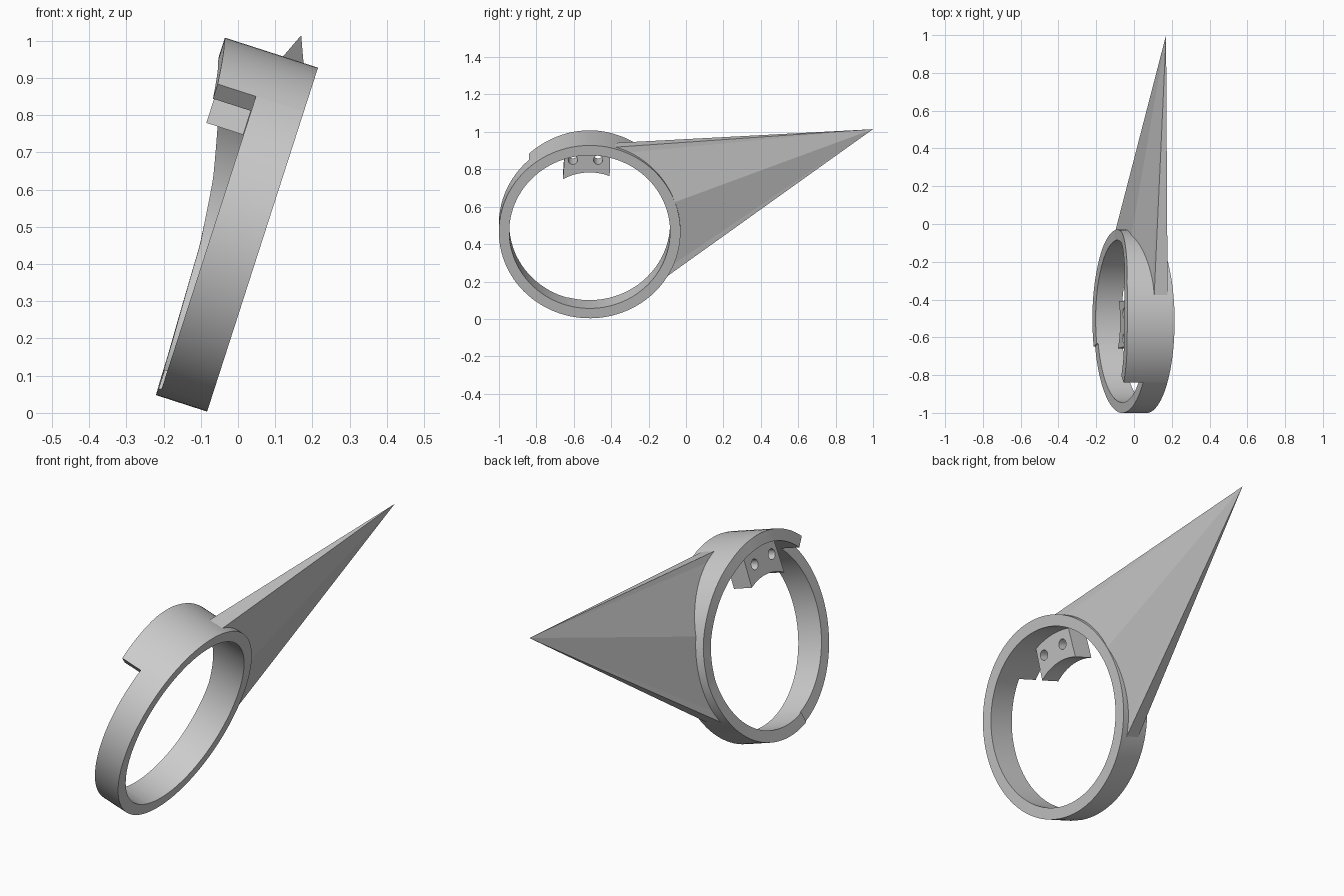
import bpy, bmesh, math

cube = bpy.data.objects.get("Cube")
if cube:
    bpy.data.objects.remove(cube)

TILT = math.radians(17.87)
CENTRE = (0.066, -0.515, 0.4655)
OUTER, INNER, WIDTH = 0.4855, 0.43, 0.135

grey = bpy.data.materials.new("plain grey")
grey.use_nodes = True
grey.diffuse_color = (0.6, 0.6, 0.6, 1)
grey.node_tree.nodes["Principled BSDF"].inputs["Base Color"].default_value = (0.6, 0.6, 0.6, 1)


def polar(w, r, deg):
    """Point at distance r, angle measured from the top towards the back."""
    a = math.radians(deg)
    return (w, r * math.sin(a), r * math.cos(a))


def finish(name, bm, smooth=True):
    bmesh.ops.remove_doubles(bm, verts=bm.verts, dist=1e-5)
    bmesh.ops.recalc_face_normals(bm, faces=bm.faces)
    mesh = bpy.data.meshes.new(name)
    bm.to_mesh(mesh)
    bm.free()
    mesh.materials.append(grey)
    obj = bpy.data.objects.new(name, mesh)
    bpy.context.collection.objects.link(obj)
    obj.location = CENTRE
    obj.rotation_euler = (0, TILT, 0)
    bpy.ops.object.select_all(action='DESELECT')
    obj.select_set(True)
    bpy.context.view_layer.objects.active = obj
    if smooth:
        bpy.ops.object.shade_smooth_by_angle(angle=math.radians(25))
    return obj


def face(bm, points):
    return bm.faces.new([bm.verts.new(p) for p in points])


# Ring: a narrow front arc and a wider arc whose left rim tapers downwards
RIM = [(-42, -0.243), (-10, -0.262), (5, -0.263), (25, -0.25), (57, -0.204),
       (75, -0.176), (98, -0.156), (140, -0.147), (196, -0.143)]


def rim(deg):
    for (a, wa), (b, wb) in zip(RIM, RIM[1:]):
        if deg <= b:
            t = (deg - a) / (b - a)
            return wa + (wb - wa) * t
    return RIM[-1][1]


def sweep(bm, start, end, steps, left):
    def section(deg):
        w = left(deg)
        return [polar(0, OUTER, deg), polar(w, OUTER, deg),
                polar(w, INNER, deg), polar(0, INNER, deg)]
    for i in range(steps):
        a = section(start + (end - start) * i / steps)
        b = section(start + (end - start) * (i + 1) / steps)
        for k in range(4):
            n = (k + 1) % 4
            face(bm, [a[k], a[n], b[n], b[k]])


bm = bmesh.new()
sweep(bm, -42, 196, 70, rim)
sweep(bm, 196, 318, 36, lambda deg: -WIDTH)
for deg in (-42, 196):
    face(bm, [polar(-WIDTH, OUTER, deg), polar(rim(deg), OUTER, deg),
              polar(rim(deg), INNER, deg), polar(-WIDTH, INNER, deg)])
finish("ring", bm)

# Spike: six-sided pyramid whose base follows the ring
AIM, HALF, REACH, MID = 69.9, 54, 1.613, -0.0697
BASE = 0.46
bm = bmesh.new()
apex = polar(MID, REACH, AIM)
rows = []
STEPS = 24
for i in range(STEPS + 1):
    off = -HALF + 2 * HALF * i / STEPS
    a = math.radians(off)
    h = 0.06 * (REACH - BASE * math.cos(a)) - 0.116 * BASE * abs(math.sin(a))
    r = OUTER - 0.002 if i in (0, STEPS) else BASE
    rows.append((polar(MID - h, r, AIM + off), polar(MID + h, r, AIM + off)))
for p, q in zip(rows, rows[1:]):
    face(bm, [p[0], q[0], apex])
    face(bm, [q[1], p[1], apex])
    face(bm, [p[0], p[1], q[1], q[0]])
for p in (rows[0], rows[-1]):
    face(bm, [p[0], p[1], apex])
finish("spike", bm, smooth=False)

# Mounting block: arched bottom, straight sides, two holes
LEFT, RIGHT, LOW, HIGH = -0.143, 0.107, 0.29, 0.445
bm = bmesh.new()
profile = []
for r, ends in ((LOW, (LEFT, RIGHT)), (HIGH, (RIGHT + 0.003, LEFT + 0.012))):
    for i in range(11):
        y = ends[0] + (ends[1] - ends[0]) * i / 10
        profile.append((-0.24, y, math.sqrt(r * r - y * y)))
base = face(bm, profile)
new = bmesh.ops.extrude_face_region(bm, geom=[base])["geom"]
bmesh.ops.translate(bm, vec=(0.104, 0, 0),
                    verts=[g for g in new if isinstance(g, bmesh.types.BMVert)])
block = finish("mounting_block", bm)

for y in (-0.09, 0.045):
    bm = bmesh.new()
    rings = []
    for w in (-0.3, -0.08):
        rings.append([(w, y + 0.025 * math.cos(k * math.tau / 24),
                       0.36 + 0.025 * math.sin(k * math.tau / 24)) for k in range(24)])
        face(bm, rings[-1])
    for k in range(24):
        n = (k + 1) % 24
        face(bm, [rings[0][k], rings[0][n], rings[1][n], rings[1][k]])
    cutter = finish("hole_cutter", bm, smooth=False)
    cutter.hide_render = True
    bpy.context.view_layer.update()
    mod = block.modifiers.new("hole", 'BOOLEAN')
    mod.operation = 'DIFFERENCE'
    mod.solver = 'EXACT'
    mod.object = cutter
    bpy.context.view_layer.objects.active = block
    bpy.ops.object.modifier_apply(modifier=mod.name)
    bpy.data.objects.remove(cutter)
